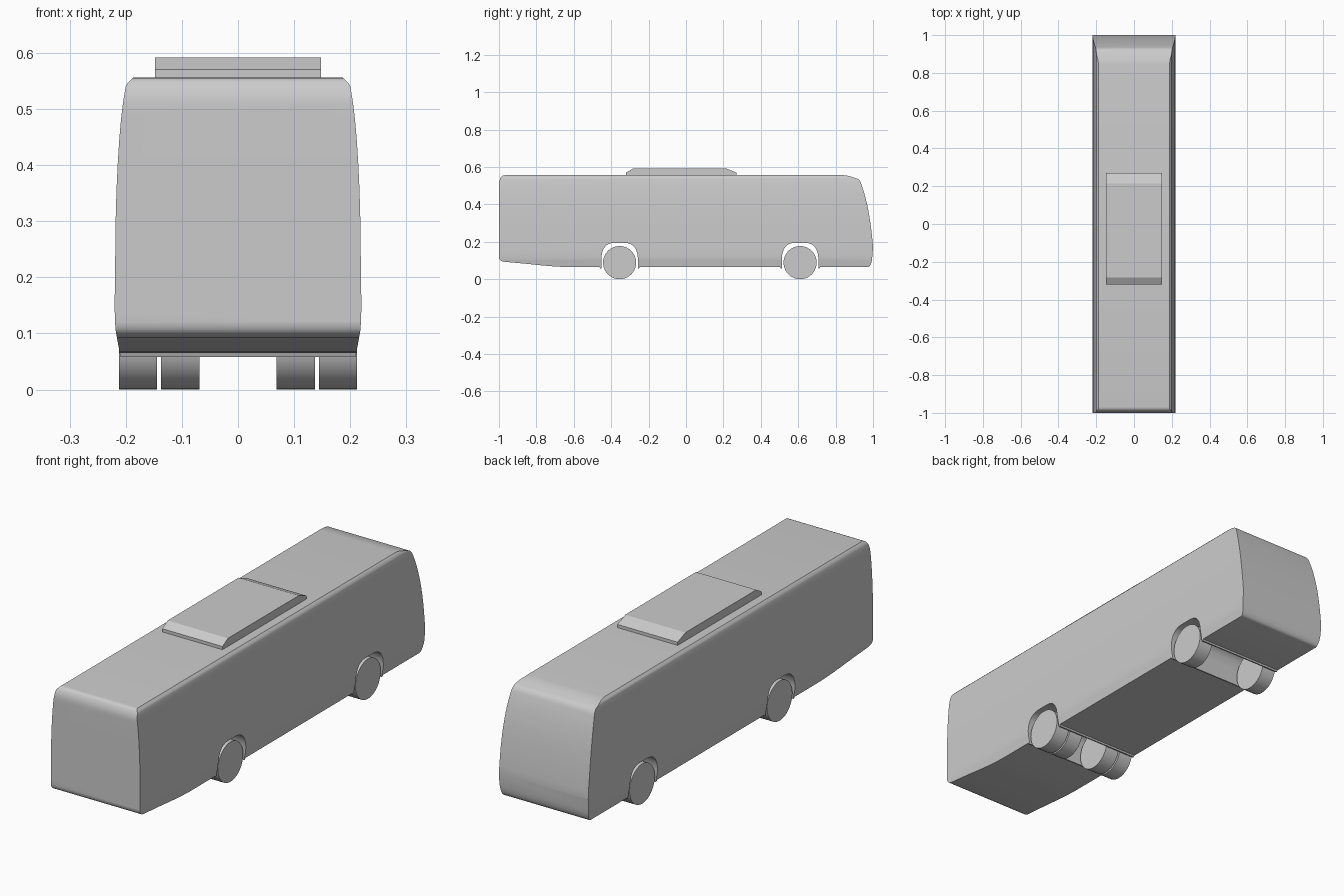
import bpy, bmesh, math
from mathutils import Vector

cube = bpy.data.objects.get("Cube")
if cube:
    bpy.data.objects.remove(cube, do_unlink=True)

grey = bpy.data.materials.new("light_grey")
grey.use_nodes = True
colour = (0.6, 0.6, 0.6, 1)
grey.diffuse_color = colour
grey.node_tree.nodes["Principled BSDF"].inputs["Base Color"].default_value = colour


def bend(a, b, c, n=6):
    """Points on a quadratic curve from a to c, pulled towards b."""
    a, b, c = Vector(a), Vector(b), Vector(c)
    ts = [i / n for i in range(n + 1)]
    return [tuple(a * (1 - t) ** 2 + b * 2 * t * (1 - t) + c * t * t) for t in ts]


def prism(name, points, start, end, axis):
    """Extrude a closed (x, z) or (y, z) outline along y or x."""
    bm = bmesh.new()
    place = (lambda p, d: (d, p[0], p[1])) if axis == "x" else (lambda p, d: (p[0], d, p[1]))
    rings = [[bm.verts.new(place(p, d)) for p in points] for d in (start, end)]
    n = len(points)
    for i in range(n):
        j = (i + 1) % n
        bm.faces.new((rings[0][i], rings[0][j], rings[1][j], rings[1][i]))
    for ring in rings:
        bm.faces.new(ring)
    bmesh.ops.recalc_face_normals(bm, faces=bm.faces)
    mesh = bpy.data.meshes.new(name)
    bm.to_mesh(mesh)
    bm.free()
    obj = bpy.data.objects.new(name, mesh)
    mesh.materials.append(grey)
    bpy.context.collection.objects.link(obj)
    return obj


def smooth(obj):
    bpy.ops.object.select_all(action="DESELECT")
    obj.select_set(True)
    bpy.context.view_layer.objects.active = obj
    bpy.ops.object.shade_smooth_by_angle(angle=math.radians(25))


AXLES = (-0.355, 0.61)
FLOOR, ROOF, LIP = 0.065, 0.556, 0.058


def arch(y):
    """Wheel arch outline with small lips below the floor, front to back."""
    half = [(-0.107, FLOOR), (-0.104, LIP), (-0.098, LIP)]
    half += bend((-0.098, 0.1), (-0.098, 0.192), (-0.03, 0.194), 8)
    return [(y + a, z) for a, z in half] + [(y - a, z) for a, z in reversed(half)]


# Side outline of the body: underside, tail, roof, then nose
side = bend((-1, 0.12), (-1, 0.096), (-0.97, 0.093), 4)
side += bend((-0.85, 0.082), (-0.72, 0.067), (-0.64, FLOOR), 4)
for axle in AXLES:
    side += arch(axle)
side += bend((0.97, FLOOR), (0.99, FLOOR), (0.995, 0.11))
side += bend((1, 0.17), (0.985, 0.36), (0.947, 0.48), 10)
side += bend((0.935, 0.515), (0.928, 0.532), (0.918, 0.537), 4)
side += bend((0.9, 0.543), (0.87, 0.554), (0.84, ROOF), 4)
side += bend((-0.968, ROOF), (-0.98, ROOF), (-0.987, 0.548), 3)
side += bend((-0.992, 0.54), (-1, 0.525), (-1, 0.5), 4)
body = prism("body", side, -0.3, 0.3, "x")

# Cross-section that trims the body to its tapering width
half = [(0.205, 0.03), (0.211, 0.066)] + bend((0.218, 0.105), (0.221, 0.13), (0.219, 0.2), 4)
half += bend((0.2185, 0.28), (0.217, 0.37), (0.212, 0.44), 4)
half += bend((0.2095, 0.47), (0.206, 0.51), (0.2, 0.54), 4)
half += [(0.197, 0.546), (0.187, ROOF), (0.167, 0.576)]
section = half + [(-x, z) for x, z in reversed(half)]
trimmer = prism("body_trimmer", section, -1.1, 1.1, "y")
trim = body.modifiers.new("trim", "BOOLEAN")
trim.operation, trim.solver, trim.object = "INTERSECT", "EXACT", trimmer
bpy.context.view_layer.objects.active = body
bpy.ops.object.modifier_apply(modifier=trim.name)
bpy.data.objects.remove(trimmer, do_unlink=True)
smooth(body)

# Roof unit with sloping ends
prism("roof_unit", [(-0.32, 0.553), (0.27, 0.553), (0.27, 0.57), (0.215, 0.592),
                    (-0.282, 0.592), (-0.32, 0.57)], -0.148, 0.148, "x")


# Wheels: twin pairs on the front axle, single pair on the rear one
def wheel(name, x, y, radius=0.0885, width=0.068):
    bpy.ops.mesh.primitive_cylinder_add(vertices=40, radius=radius, depth=width,
                                        location=(x, y, radius),
                                        rotation=(0, math.pi / 2, 0))
    obj = bpy.context.object
    obj.name = name
    obj.data.materials.append(grey)
    smooth(obj)


for label, sign in (("left", 1), ("right", -1)):
    wheel("front_outer_wheel_" + label, sign * 0.178, AXLES[0])
    wheel("front_inner_wheel_" + label, sign * 0.103, AXLES[0])
    wheel("rear_wheel_" + label, sign * 0.178, AXLES[1])
